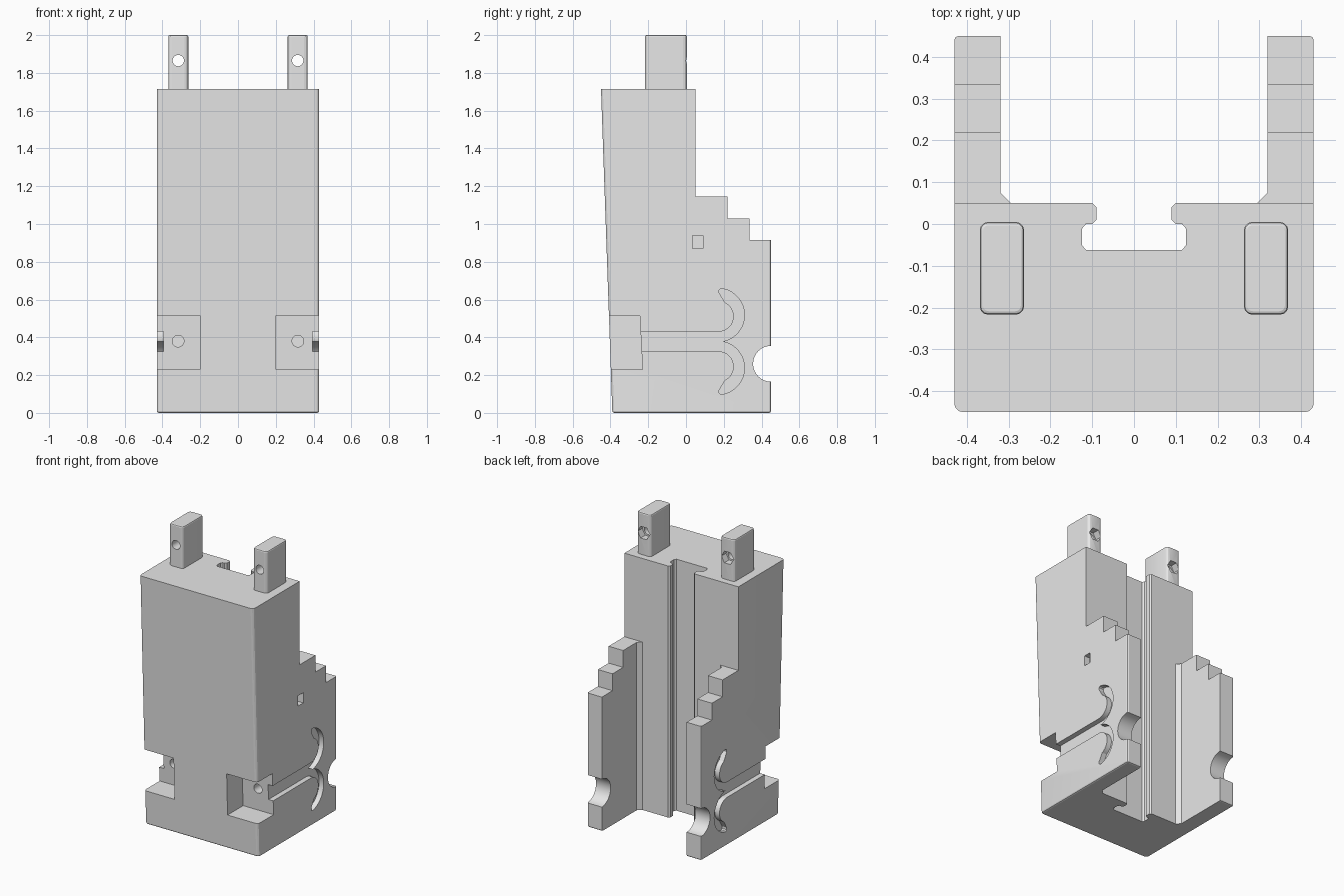
import bpy, bmesh
from math import sin, cos, radians

cube = bpy.data.objects.get("Cube")
if cube:
    bpy.data.objects.remove(cube, do_unlink=True)

grey = bpy.data.materials.new("plain grey")
grey.use_nodes = True
grey.diffuse_color = (0.8, 0.8, 0.8, 1)
grey.node_tree.nodes["Principled BSDF"].inputs["Base Color"].default_value = (0.8, 0.8, 0.8, 1)


def arc(cx, cy, r, start, end, steps):
    angles = [radians(start + (end - start) * i / steps) for i in range(steps + 1)]
    return [(cx + r * cos(a), cy + r * sin(a)) for a in angles]


def circle(cx, cy, r, sides=32, start=0):
    return arc(cx, cy, r, start, start + 360, sides)[:-1]


def prism(name, outline, axis, lo, hi, bevels=()):
    """Extrude a 2D outline along an axis; bevels are (edge rule, width, segments)."""
    place = {"x": lambda u, v, w: (w, u, v),
             "y": lambda u, v, w: (u, w, v),
             "z": lambda u, v, w: (u, v, w)}[axis]
    bm = bmesh.new()
    ends = [[bm.verts.new(place(u, v, w)) for u, v in outline] for w in (lo, hi)]
    bm.faces.new(ends[0])
    bm.faces.new(ends[1])
    n = len(outline)
    for i in range(n):
        j = (i + 1) % n
        bm.faces.new((ends[0][i], ends[0][j], ends[1][j], ends[1][i]))
    bmesh.ops.recalc_face_normals(bm, faces=bm.faces)
    for rule, width, segments in bevels:
        edges = [e for e in bm.edges if rule(e.verts[0].co, e.verts[1].co)]
        bmesh.ops.bevel(bm, geom=edges, offset=width, segments=segments,
                        profile=0.5, affect='EDGES')
    mesh = bpy.data.meshes.new(name)
    bm.to_mesh(mesh)
    bm.free()
    mesh.materials.append(grey)
    obj = bpy.data.objects.new(name, mesh)
    bpy.context.collection.objects.link(obj)
    return obj


def activate(obj):
    bpy.ops.object.select_all(action='DESELECT')
    obj.select_set(True)
    bpy.context.view_layer.objects.active = obj


def cut(obj, cutter):
    cutter.hide_render = True
    mod = obj.modifiers.new("cut", 'BOOLEAN')
    mod.operation = 'DIFFERENCE'
    mod.solver = 'EXACT'
    mod.object = cutter
    activate(obj)
    bpy.ops.object.modifier_apply(modifier=mod.name)
    bpy.data.objects.remove(cutter, do_unlink=True)


def finish(obj):
    activate(obj)
    bpy.ops.object.shade_smooth_by_angle(angle=radians(15))


def upright(a, b):
    return abs(a.x - b.x) < 0.001 and abs(a.z - b.z) > 0.1


# Body: sloped front, stepped back, extruded across the width
side = [(-0.39, 0), (-0.45, 1.715), (0.05, 1.715), (0.05, 1.145), (0.22, 1.145),
        (0.22, 1.03), (0.335, 1.03), (0.335, 0.915), (0.45, 0.915), (0.45, 0)]
body = prism("body", side, "x", -0.43, 0.43, [
    (lambda a, b: upright(a, b) and a.y < -0.3, 0.02, 3),
    (lambda a, b: upright(a, b) and min(a.y, b.y) > 0.4, 0.01, 2),
    (lambda a, b: max(a.z, b.z) < 0.001, 0.01, 2)])

# Gap between the rear wings with a T-shaped slot down the spine
half = [(0.32, 0.6), (0.32, 0.075), (0.295, 0.05), (0.1, 0.05), (0.09, 0.04),
        (0.09, 0.01), (0.1, 0), (0.115, 0), (0.125, -0.012), (0.125, -0.05), (0.115, -0.062)]
plan = half + [(-x, y) for x, y in reversed(half)]
cut(body, prism("gap_cutter", plan, "z", -0.2, 2.2))

# Round notch through the back of both wings
cut(body, prism("round_cutter", circle(0.45, 0.26, 0.095), "x", -0.6, 0.6))

# Side groove ending in two curled horns
middle = 0.378
upper = [(-0.3, 0.43)] + arc(0.172, 0.511, 0.081, -90, 65, 14)
upper += [(0.176, 0.635), (0.176, 0.65), (0.183, 0.657)]
upper += arc(0.168, middle + 0.14, 0.142, 80, -78, 16)
groove = upper + [(0.19, middle)] + [(y, 2 * middle - z) for y, z in reversed(upper)]

# Front corner pockets, screw holes and side grooves
pocket = [(-0.6, 0.23), (-0.23, 0.23), (-0.245, 0.515), (-0.6, 0.515)]
for s in (-1, 1):
    cut(body, prism("pocket_cutter", pocket, "x", s * 0.2, s * 0.6))
    cut(body, prism("groove_cutter", groove, "x", s * 0.395, s * 0.5))
    cut(body, prism("screw_cutter", circle(s * 0.317, 0.38, 0.031), "y", -0.35, -0.08))

# Small square recess on the left side
square = [(0.035, 0.87), (0.09, 0.87), (0.09, 0.94), (0.035, 0.94)]
cut(body, prism("square_cutter", square, "x", 0.39, 0.5))
finish(body)

# Top prongs with a bolt hole and a hexagonal nut pocket behind
for name, s in (("right_prong", -1), ("left_prong", 1)):
    x = s * 0.316
    rect = [(x - 0.053, -0.217), (x + 0.053, -0.217), (x + 0.053, 0.005), (x - 0.053, 0.005)]
    prong = prism(name, rect, "z", 1.7, 2.0, [
        (upright, 0.02, 3),
        (lambda a, b: min(a.z, b.z) > 1.99, 0.008, 2)])
    cut(prong, prism("bolt_cutter", circle(x, 1.865, 0.03), "y", -0.4, 0.2))
    cut(prong, prism("nut_cutter", circle(x, 1.865, 0.046, 6), "y", -0.045, 0.2))
    finish(prong)
